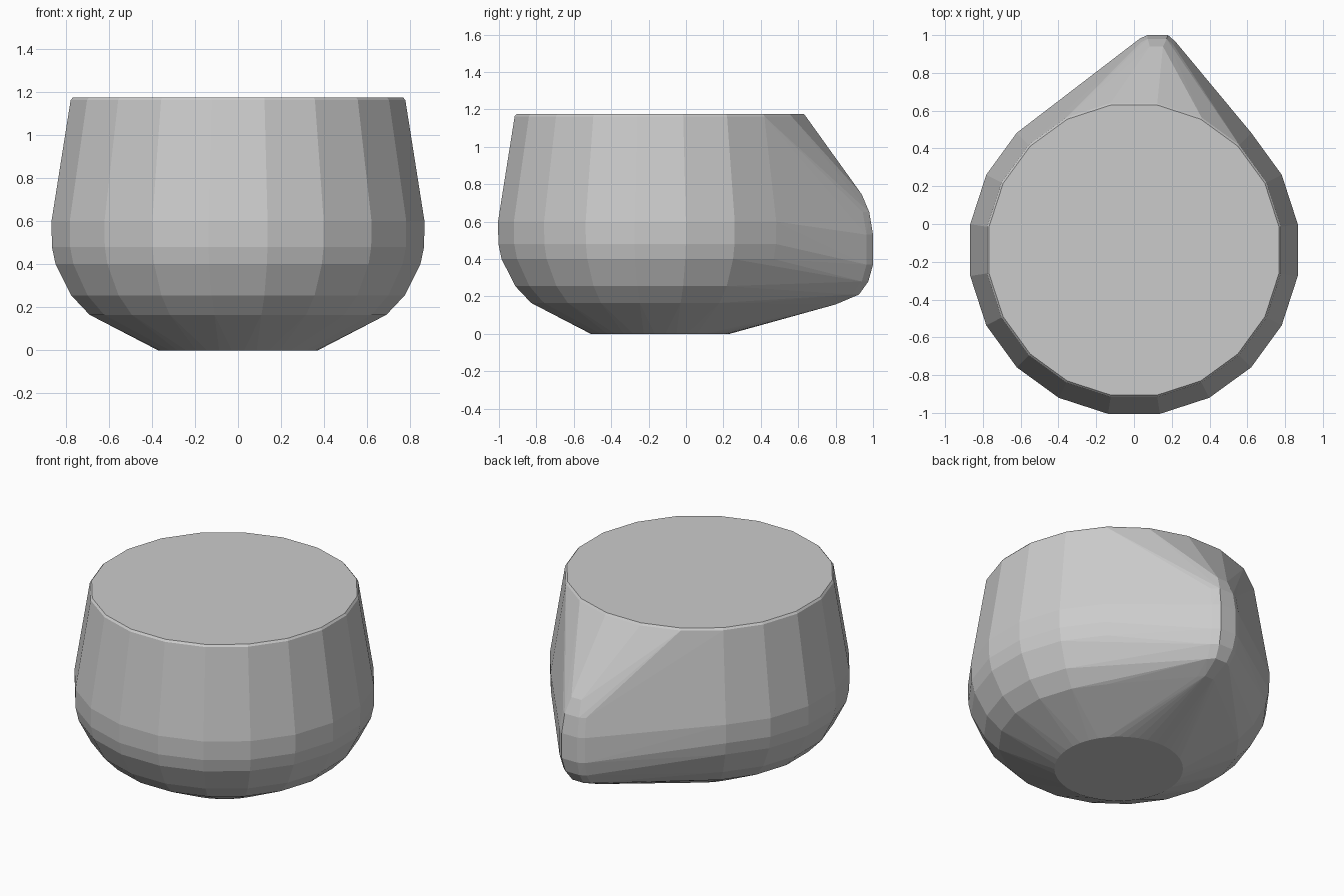
import bpy, bmesh, math

if "Cube" in bpy.data.objects:
    bpy.data.objects.remove(bpy.data.objects["Cube"])

CY = -0.138          # centre of the round body
SIDES = 20
bm = bmesh.new()


def ring(r, z, n=SIDES):
    """Circle of points around the body axis, with a flat side facing front."""
    k = r / math.cos(math.pi / n)
    for i in range(n):
        a = 2 * math.pi * (i + 0.5) / n
        bm.verts.new((k * math.cos(a), CY + k * math.sin(a), z))


# Round body: (radius, height)
for r, z in [(0.69, 0.165), (0.775, 0.255), (0.848, 0.40), (0.865, 0.48),
             (0.867, 0.60), (0.778, 1.163), (0.768, 1.175)]:
    ring(r, z)
ring(0.372, 0.0, 40)

# Handle bulge at the back, slightly turned to the right:
# (y, z, half width of outer edge, half width of side edge)
for y, z, w1, w2 in [(0.80, 0.157, 0.03, 0.06), (0.925, 0.21, 0.04, 0.075),
                     (0.975, 0.28, 0.05, 0.088), (1.0, 0.37, 0.055, 0.095),
                     (1.0, 0.53, 0.055, 0.095), (0.98, 0.65, 0.05, 0.088),
                     (0.94, 0.745, 0.035, 0.07)]:
    cx = 0.125 * (y - CY) / (1 - CY)
    for s in (-1, 1):
        bm.verts.new((cx + s * w1, y, z))
        bm.verts.new((cx + s * w2, y - 0.027 - s * 0.008, z))

# Wrap everything in one convex shell and drop leftover points
res = bmesh.ops.convex_hull(bm, input=bm.verts[:])
inner = {e for e in res["geom_interior"] + res["geom_unused"]
         if isinstance(e, bmesh.types.BMVert)}
bmesh.ops.delete(bm, geom=list(inner), context='VERTS')
bmesh.ops.dissolve_limit(bm, angle_limit=math.radians(0.5),
                         verts=bm.verts[:], edges=bm.edges[:])
bmesh.ops.recalc_face_normals(bm, faces=bm.faces[:])

mesh = bpy.data.meshes.new("cup_shell")
bm.to_mesh(mesh)
bm.free()
bpy.context.collection.objects.link(bpy.data.objects.new("cup_shell", mesh))
